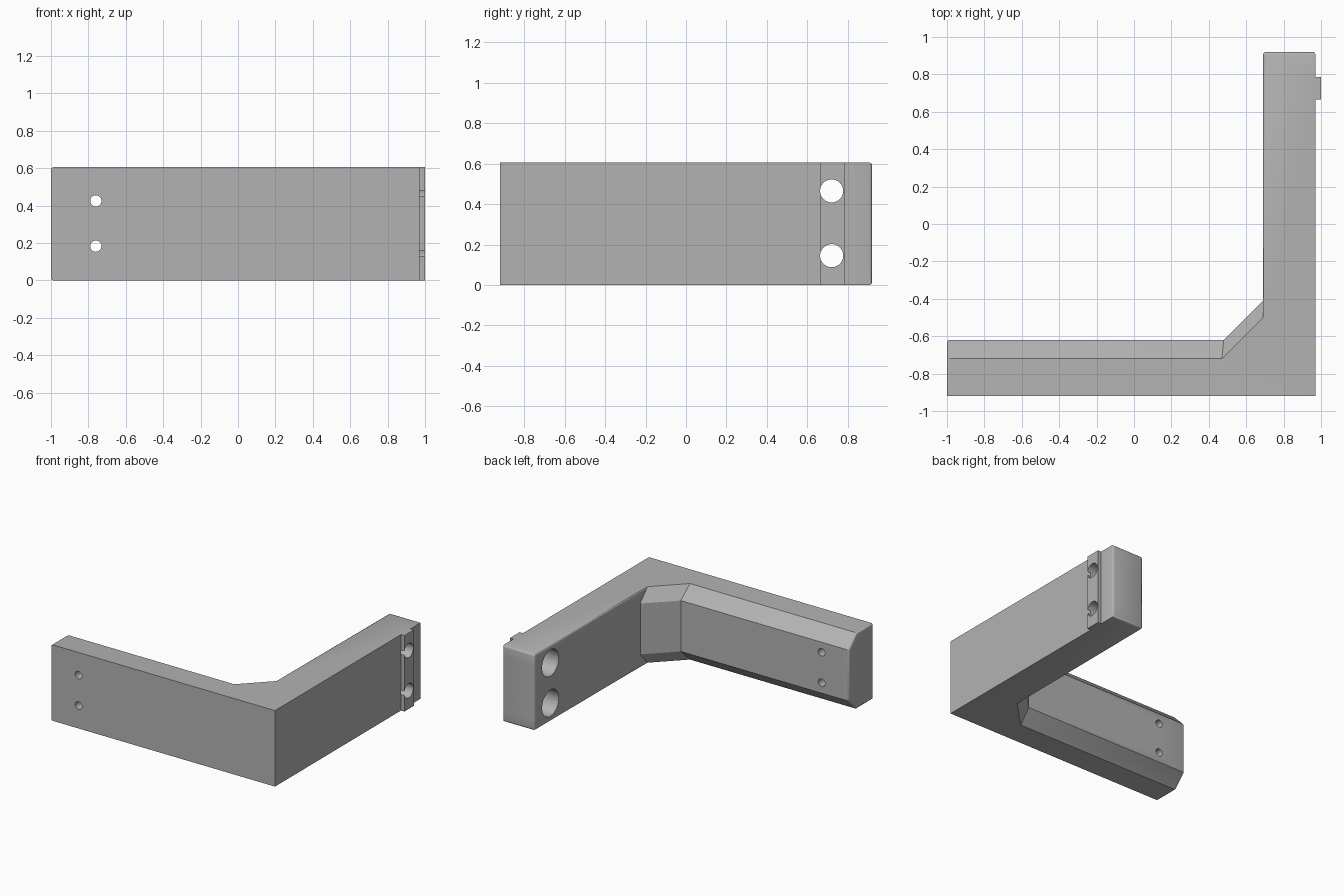
import bpy, bmesh, math

cube = bpy.data.objects.get("Cube")
if cube:
    bpy.data.objects.remove(cube, do_unlink=True)

HEIGHT, CHAMFER = 0.605, 0.1
LEFT, FRONT, BACK = -1.0, -0.92, 0.92
OUTER, INNER = 0.97, 0.69

grey = bpy.data.materials.new("plain_grey")
grey.use_nodes = True
colour = (0.45, 0.45, 0.45, 1)
grey.diffuse_color = colour
grey.node_tree.nodes["Principled BSDF"].inputs["Base Color"].default_value = colour


def near(value, target):
    return abs(value - target) < 1e-4


# Outline of the L shape, with the key rib on the outer side
outer_side = [(LEFT, FRONT), (OUTER, FRONT), (OUTER, 0.665), (1, 0.665),
              (1, 0.785), (OUTER, 0.785), (OUTER, BACK), (INNER, BACK)]
narrow = outer_side + [(INNER, -0.50), (0.47, -0.72), (LEFT, -0.72)]
wide = outer_side + [(INNER, -0.41), (0.48, -0.62), (LEFT, -0.62)]

# Loft the outlines so that the inner edges of the thin arm are chamfered
bm = bmesh.new()
layers = [(narrow, 0), (wide, CHAMFER), (wide, HEIGHT - CHAMFER), (narrow, HEIGHT)]
rings = [[bm.verts.new((x, y, z)) for x, y in outline] for outline, z in layers]
count = len(narrow)
for low, high in zip(rings, rings[1:]):
    for i in range(count):
        j = (i + 1) % count
        bm.faces.new((low[i], low[j], high[j], high[i]))
bm.faces.new(rings[0][::-1])
bm.faces.new(rings[-1])
bmesh.ops.dissolve_limit(bm, angle_limit=math.radians(0.5),
                         verts=bm.verts[:], edges=bm.edges[:])
bmesh.ops.recalc_face_normals(bm, faces=bm.faces[:])


# Round the free ends and the inner edges of the thick arm
def is_rounded(edge):
    a, b = (v.co for v in edge.verts)
    at_back = near(a.y, BACK) and near(b.y, BACK)
    at_left = near(a.x, LEFT) and near(b.x, LEFT) and max(a.y, b.y) > FRONT + 0.01
    inner_rim = (near(a.x, INNER) and near(b.x, INNER) and near(a.z, b.z)
                 and (near(a.z, 0) or near(a.z, HEIGHT)))
    return at_back or at_left or inner_rim


bmesh.ops.bevel(bm, geom=[e for e in bm.edges if is_rounded(e)], offset=0.014,
                segments=3, profile=0.5, affect='EDGES', clamp_overlap=True)
mesh = bpy.data.meshes.new("corner_bracket")
bm.to_mesh(mesh)
bm.free()
bracket = bpy.data.objects.new("corner_bracket", mesh)
bpy.context.collection.objects.link(bracket)
mesh.materials.append(grey)


# Drill a round hole along x or y
def drill(radius, depth, location, axis):
    rotation = (0, math.pi / 2, 0) if axis == 'x' else (math.pi / 2, 0, 0)
    bpy.ops.mesh.primitive_cylinder_add(vertices=48, radius=radius, depth=depth,
                                        location=location, rotation=rotation)
    cutter = bpy.context.object
    cutter.name = "hole_cutter"
    cutter.hide_render = True
    cutter.data.materials.append(grey)
    hole = bracket.modifiers.new("hole", 'BOOLEAN')
    hole.operation, hole.solver, hole.object = 'DIFFERENCE', 'EXACT', cutter
    bpy.context.view_layer.objects.active = bracket
    bpy.ops.object.modifier_apply(modifier=hole.name)
    bpy.data.objects.remove(cutter, do_unlink=True)


# Counterbored bolt holes in the thick arm
for z in (0.145, 0.465):
    drill(0.057, 0.8, (0.85, 0.72, z), 'x')
    drill(0.105, 0.3, (INNER, 0.72, z), 'x')

# Small screw holes in the thin arm
for z in (0.183, 0.425):
    drill(0.03, 0.6, (-0.76, -0.77, z), 'y')

bpy.ops.object.select_all(action='DESELECT')
bracket.select_set(True)
bpy.context.view_layer.objects.active = bracket
bpy.ops.object.shade_smooth_by_angle(angle=math.radians(32))
